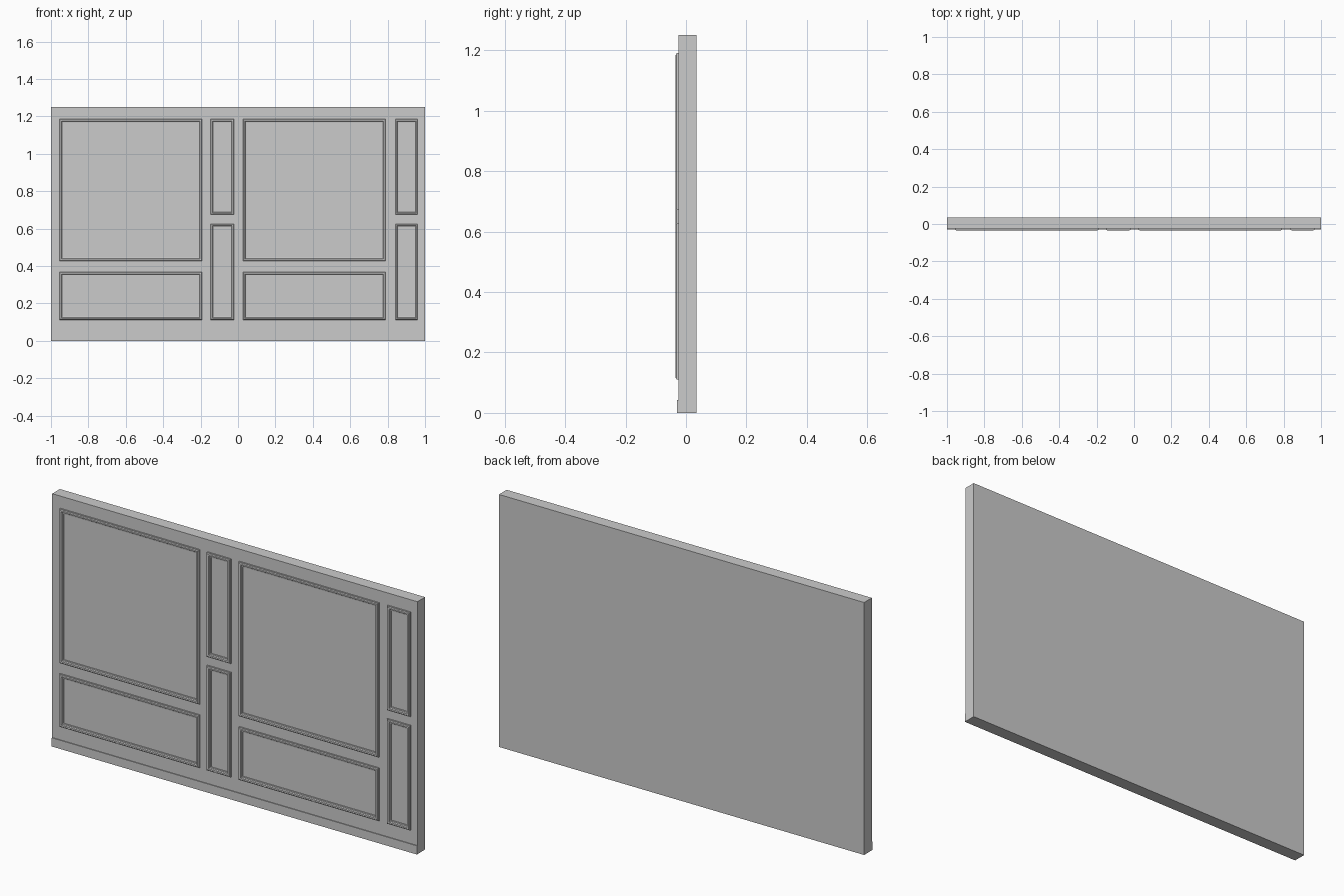
import bpy, bmesh

if "Cube" in bpy.data.objects:
    bpy.data.objects.remove(bpy.data.objects["Cube"])

WALL_FRONT = -0.025


def make_object(name, bm):
    bmesh.ops.recalc_face_normals(bm, faces=bm.faces)
    mesh = bpy.data.meshes.new(name)
    bm.to_mesh(mesh)
    bm.free()
    obj = bpy.data.objects.new(name, mesh)
    bpy.context.collection.objects.link(obj)
    return obj


def box(name, x0, x1, y0, y1, z0, z1):
    bm = bmesh.new()
    bmesh.ops.create_cube(bm, size=1)
    for v in bm.verts:
        v.co = ((x0 + x1) / 2 + v.co.x * (x1 - x0),
                (y0 + y1) / 2 + v.co.y * (y1 - y0),
                (z0 + z1) / 2 + v.co.z * (z1 - z0))
    return make_object(name, bm)


# Moulding section: (inset from outer edge, height off the wall)
PROFILE = [(0, -0.001), (0, 0.006), (0.003, 0.006), (0.006, 0.010),
           (0.013, 0.010), (0.016, 0.005), (0.021, 0.004), (0.021, -0.001)]


def moulding(name, x0, x1, z0, z1):
    """Sweep the section round a rectangle with mitred corners."""
    bm = bmesh.new()
    loops = []
    for d, h in PROFILE:
        y = WALL_FRONT - h
        corners = [(x0 + d, z0 + d), (x1 - d, z0 + d),
                   (x1 - d, z1 - d), (x0 + d, z1 - d)]
        loops.append([bm.verts.new((x, y, z)) for x, z in corners])
    for a, b in zip(loops, loops[1:] + loops[:1]):
        for i in range(4):
            j = (i + 1) % 4
            bm.faces.new((a[i], a[j], b[j], b[i]))
    return make_object(name, bm)


# Wall slab and skirting strip
box("wall_panel", -1, 1, WALL_FRONT, 0.035, 0, 1.25)
box("skirting_board", -1, 1, -0.029, WALL_FRONT + 0.001, 0, 0.043)

# Two repeats of a wide column and a narrow column of framed panels
for side, wide, narrow in (("left", (-0.957, -0.19), (-0.15, -0.019)),
                           ("right", (0.025, 0.792), (0.838, 0.964))):
    moulding(f"{side}_large_moulding", *wide, 0.425, 1.19)
    moulding(f"{side}_low_moulding", *wide, 0.11, 0.372)
    moulding(f"{side}_narrow_upper_moulding", *narrow, 0.672, 1.19)
    moulding(f"{side}_narrow_lower_moulding", *narrow, 0.11, 0.629)
